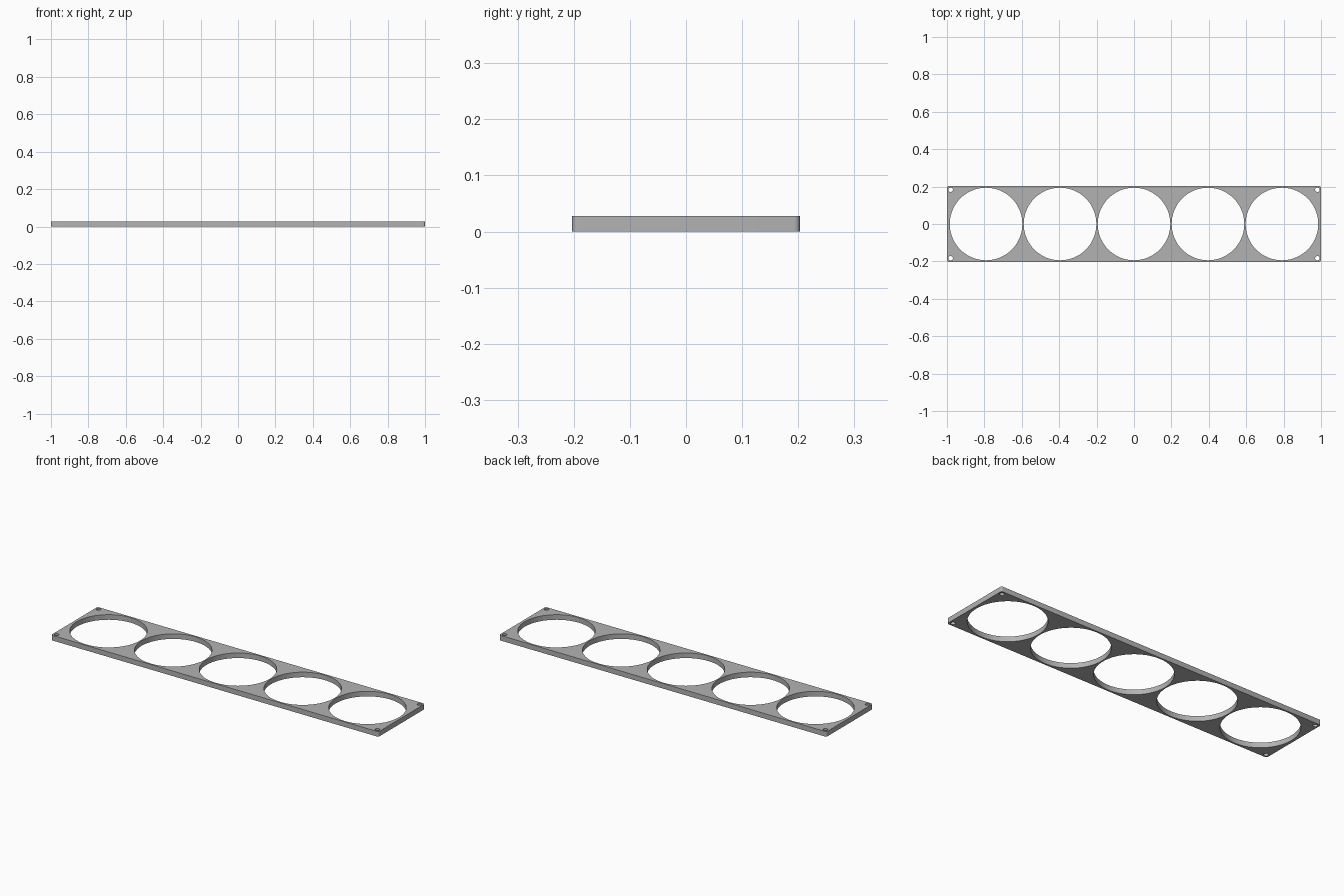
import bpy, bmesh
from mathutils import Matrix

cube = bpy.data.objects.get("Cube")
if cube:
    bpy.data.objects.remove(cube, do_unlink=True)

LENGTH, DEPTH, HEIGHT = 2.0, 0.406, 0.028
PITCH, RING_RADIUS = 0.3955, 0.194
SCREW_X, SCREW_Y, SCREW_RADIUS = 0.98, 0.183, 0.012

grey = bpy.data.materials.new("plain grey")
grey.use_nodes = True
grey.diffuse_color = (0.45, 0.45, 0.45, 1)
grey.node_tree.nodes["Principled BSDF"].inputs["Base Color"].default_value = grey.diffuse_color


def make_object(name, bm):
    mesh = bpy.data.meshes.new(name)
    bm.to_mesh(mesh)
    bm.free()
    mesh.materials.append(grey)
    obj = bpy.data.objects.new(name, mesh)
    bpy.context.collection.objects.link(obj)
    return obj


def add_drill(bm, x, y, radius, segments):
    bmesh.ops.create_cone(bm, cap_ends=True, segments=segments, radius1=radius, radius2=radius,
                          depth=HEIGHT * 3, matrix=Matrix.Translation((x, y, HEIGHT / 2)))


# Flat plate with rounded upright corners
bm = bmesh.new()
bmesh.ops.create_cube(bm, size=1, matrix=Matrix.Translation((0, 0, HEIGHT / 2))
                      @ Matrix.Diagonal((LENGTH, DEPTH, HEIGHT, 1)))
upright = [e for e in bm.edges if abs(e.verts[0].co.z - e.verts[1].co.z) > HEIGHT / 2]
bmesh.ops.bevel(bm, geom=upright, offset=0.01, segments=6, profile=0.5, affect='EDGES')
plate = make_object("holder_plate", bm)

# Cutter: five large round openings and four corner screw holes
bm = bmesh.new()
for i in range(-2, 3):
    add_drill(bm, i * PITCH, 0, RING_RADIUS, 96)
for sx in (-1, 1):
    for sy in (-1, 1):
        add_drill(bm, sx * SCREW_X, sy * SCREW_Y, SCREW_RADIUS, 24)
cutter = make_object("hole_cutter", bm)
cutter.hide_render = True

# Cut the holes, then smooth the round walls
cut = plate.modifiers.new("holes", 'BOOLEAN')
cut.operation = 'DIFFERENCE'
cut.solver = 'EXACT'
cut.object = cutter
bpy.ops.object.select_all(action='DESELECT')
plate.select_set(True)
bpy.context.view_layer.objects.active = plate
bpy.ops.object.modifier_apply(modifier=cut.name)
bpy.data.objects.remove(cutter, do_unlink=True)
bpy.ops.object.shade_smooth_by_angle(angle=0.6)
